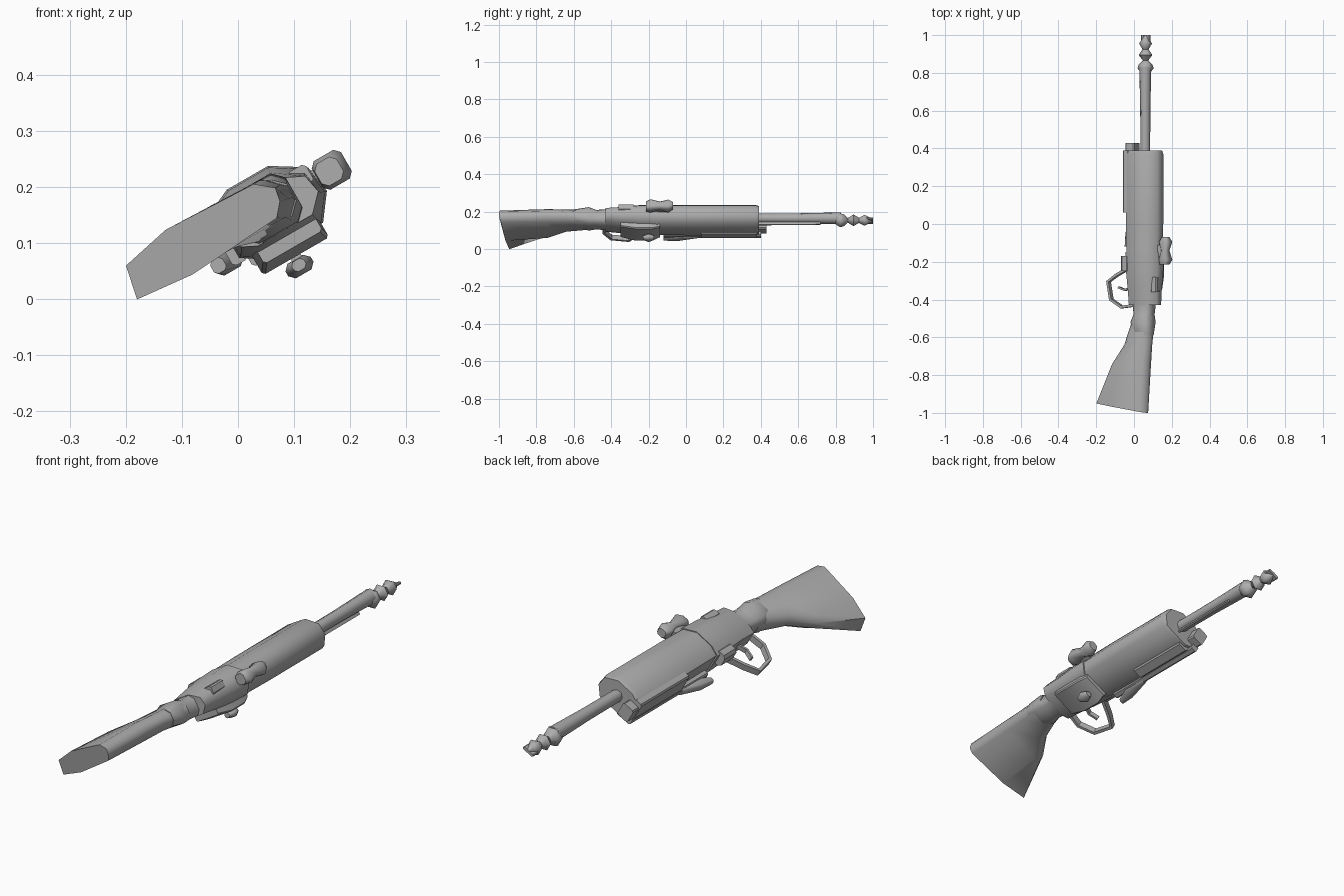
import bpy, bmesh, math

if "Cube" in bpy.data.objects:
    bpy.data.objects.remove(bpy.data.objects["Cube"])

# The rifle lies rolled over: u = the rifle's own "up", v = its left side
C, S = math.cos(math.radians(30)), math.sin(math.radians(30))
def world(u, y, v):
    return (0.06 + C * u - S * v, y, 0.16 + S * u + C * v)

grey = bpy.data.materials.new("plain grey")
grey.diffuse_color = (0.42, 0.42, 0.42, 1)
grey.use_nodes = True
grey.node_tree.nodes["Principled BSDF"].inputs["Base Color"].default_value = grey.diffuse_color

def loft(name, sections, angle=55):
    """Skin closed rings of (u, y, v) points and cap both ends."""
    bm = bmesh.new()
    rings = [[bm.verts.new(world(*p)) for p in s] for s in sections]
    n = len(rings[0])
    for a, b in zip(rings, rings[1:]):
        for i in range(n):
            j = (i + 1) % n
            bm.faces.new((a[i], a[j], b[j], b[i]))
    bm.faces.new(rings[0])
    bm.faces.new(rings[-1])
    bmesh.ops.recalc_face_normals(bm, faces=bm.faces)
    me = bpy.data.meshes.new(name)
    bm.to_mesh(me)
    bm.free()
    me.materials.append(grey)
    ob = bpy.data.objects.new(name, me)
    bpy.context.collection.objects.link(ob)
    bpy.ops.object.select_all(action='DESELECT')
    ob.select_set(True)
    bpy.context.view_layer.objects.active = ob
    bpy.ops.object.shade_smooth_by_angle(angle=math.radians(angle))
    return ob

def sec(y, u0, u1, v0, v1, cut=0.02):
    """Rectangle with cut corners at a given y."""
    c = cut
    return [(u0, y, v0 + c), (u0, y, v1 - c), (u0 + c, y, v1), (u1 - c, y, v1),
            (u1, y, v1 - c), (u1, y, v0 + c), (u1 - c, y, v0), (u0 + c, y, v0)]

def box(name, y0, y1, u0, u1, v0, v1, cut=0.006):
    return loft(name, [sec(y0, u0, u1, v0, v1, cut), sec(y1, u0, u1, v0, v1, cut)], 25)

def lathe(name, profile, sides, u=0.0, v=0.0):
    return loft(name, [[(u + r * math.cos(2 * math.pi * (i + .5) / sides), y,
                         v + r * math.sin(2 * math.pi * (i + .5) / sides))
                        for i in range(sides)] for y, r in profile])

def rod(name, path, r, v=0.0):
    """Flat bar along a (y, u) path."""
    rings = []
    for i, (y, u) in enumerate(path):
        a, b = path[max(i - 1, 0)], path[min(i + 1, len(path) - 1)]
        dy, du = b[0] - a[0], b[1] - a[1]
        l = math.hypot(dy, du)
        ny, nu = -du / l * r, dy / l * r
        rings.append([(u + s * nu, y + s * ny, v + t)
                      for s, t in ((1, 2 * r), (-1, 2 * r), (-1, -2 * r), (1, -2 * r))])
    return loft(name, rings, 25)

# Shoulder stock: sloped butt plate tapering into the wrist
butt = [(-.288, -.945, -.019), (-.275, -.95, .043), (-.182, -.965, .063), (-.005, -.995, .055),
        (.025, -1.0, .03), (.02, -1.0, .005), (.0, -.99, -.018), (-.18, -.965, -.030)]
loft("stock", [butt,
               sec(-.74, -.185, .036, -.024, .056, .026),
               sec(-.64, -.115, .042, -.026, .050, .026),
               sec(-.53, -.075, .048, -.038, .048, .026),
               sec(-.49, -.065, .05, -.040, .043, .026)])
# Wrist and collar
loft("wrist", [sec(-.59, -.05, .046, -.028, .046), sec(-.52, -.07, .05, -.042, .057),
               sec(-.48, -.06, .045, -.04, .042), sec(-.42, -.062, .05, -.045, .045)])

# Receiver and handguard share one rounded profile
shape = [(.098, -.02), (.09, .032), (.032, .069), (-.05, .069), (-.09, .05),
         (-.09, -.045), (-.06, -.065), (.065, -.065)]
def ring(y, k, kv=None):
    return [(u * k, y, v * (kv or k)) for u, v in shape]
loft("receiver", [ring(-.43, .9, .68), ring(-.34, .93, .85), ring(-.25, 1.0, .98), ring(-.15, 1.04, 1.02)])
loft("handguard", [ring(-.18, .97), ring(0, 1), ring(.37, 1), ring(.39, .93)])

# Underside rails, front cap and side rail
box("handguard_tip", .37, .43, -.105, -.05, -.03, .035)
box("lower_ledge", .06, .39, -.108, -.07, -.045, .055)
box("lower_rail", -.12, .40, -.11, -.08, -.055, -.02)
box("receiver_lug", -.25, -.17, -.12, -.07, .0, .06, .012)
box("side_rail", .08, .38, -.08, -.03, -.073, -.05)

# Barrel, cleaning rod and notched muzzle
lathe("barrel", [(.36, .026), (.60, .027), (.83, .032)], 8, .002, .004)
rod("cleaning_rod", [(.37, .0), (.72, .004)], .004, -.028)
lathe("muzzle", [(.80, .025), (.825, .043), (.845, .036), (.865, .014), (.895, .036),
                 (.925, .016), (.955, .034), (.975, .022), (1.0, .006)], 6, -.002, -.006)
box("muzzle_fork", .965, 1.0, -.03, .025, -.014, -.002, .004)

# Side magazine box and bolt handle on the right side
loft("side_magazine", [sec(-.35, -.06, .06, -.078, -.04, .005), sec(-.27, -.072, .064, -.094, -.04, .005),
                       sec(-.18, -.072, .064, -.094, -.04, .005), sec(-.14, -.06, .055, -.08, -.04, .005)], 25)
box("bolt_stem", -.215, -.185, -.015, .005, -.11, -.08, .004)
loft("bolt_knob", [sec(-.23, -.02, .005, -.12, -.10, .006), sec(-.20, -.034, .018, -.128, -.098, .01),
                   sec(-.17, -.02, .005, -.12, -.10, .006)])

# Rear sight on top
box("sight_foot", -.18, -.11, .07, .115, -.01, .025)
loft("rear_sight", [sec(-.215, .10, .145, -.015, .03, .01), sec(-.19, .098, .158, -.022, .037, .01),
                    sec(-.14, .108, .146, -.012, .03, .01), sec(-.095, .098, .158, -.022, .035, .01),
                    sec(-.07, .11, .148, -.008, .026, .008)])
box("receiver_rib", -.36, -.28, .055, .092, .005, .042)

# Trigger guard, trigger and floor plate below
rod("trigger_guard", [(-.23, -.09), (-.27, -.17), (-.305, -.222), (-.40, -.205), (-.44, -.14), (-.43, -.06)],
    .007, .005)
rod("trigger", [(-.33, -.07), (-.35, -.12), (-.335, -.16)], .005, .005)
loft("floor_plate", [sec(-.12, -.145, -.12, -.052, -.026, .006), sec(-.05, -.14, -.09, -.06, -.024, .008),
                     sec(.06, -.115, -.09, -.056, -.024, .008)])
